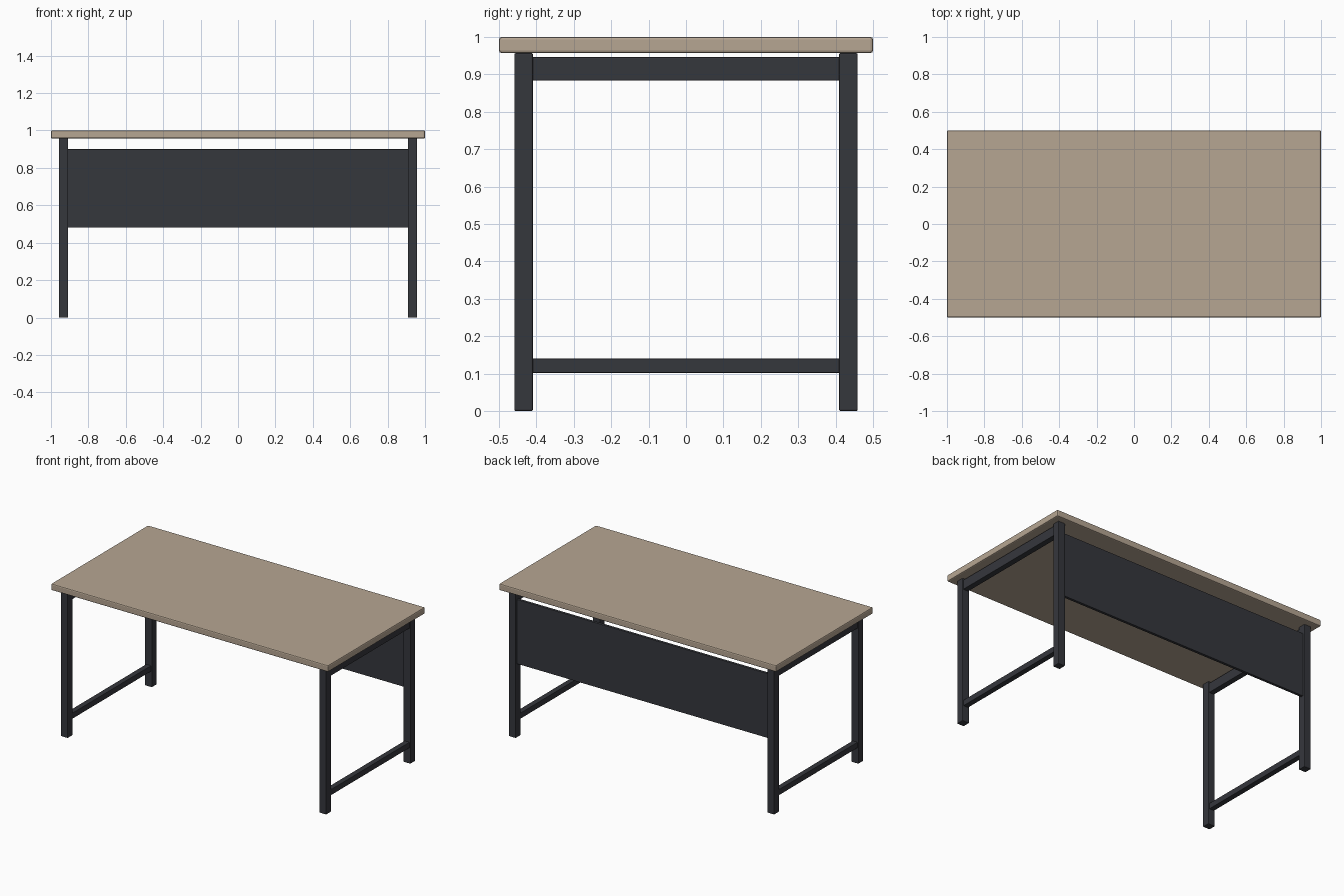
import bpy

if "Cube" in bpy.data.objects:
    bpy.data.objects.remove(bpy.data.objects["Cube"])


def material(name, rgb):
    m = bpy.data.materials.new(name)
    m.diffuse_color = (*rgb, 1)
    m.use_nodes = True
    m.node_tree.nodes["Principled BSDF"].inputs["Base Color"].default_value = m.diffuse_color
    return m


wood = material("tan_laminate", (0.47, 0.38, 0.29))
metal = material("dark_metal", (0.036, 0.038, 0.046))


def box(name, x, y, z, mat, bevel):
    """Bevelled box from (min, max) ranges on each axis."""
    ranges = (x, y, z)
    bpy.ops.mesh.primitive_cube_add(size=1, location=[(a + b) / 2 for a, b in ranges])
    ob = bpy.context.object
    ob.name = name
    ob.scale = [b - a for a, b in ranges]
    bpy.ops.object.transform_apply(location=False, rotation=False, scale=True)
    ob.data.materials.append(mat)
    mod = ob.modifiers.new("soft_edges", 'BEVEL')
    mod.width = bevel
    mod.segments = 2
    return ob


# Table top
box("table_top", (-1, 1), (-0.5, 0.5), (0.957, 1.0), wood, 0.007)

# Two side frames: legs, upper rail and lower stretcher
for sx, side in ((-1, "left"), (1, "right")):
    cx = sx * 0.933
    for sy, end in ((-1, "front"), (1, "back")):
        cy = sy * 0.434
        box(f"{end}_{side}_leg", (cx - 0.025, cx + 0.025), (cy - 0.025, cy + 0.025),
            (0, 0.957), metal, 0.004)
    box(f"{side}_upper_rail", (cx - 0.019, cx + 0.019), (-0.412, 0.412),
        (0.883, 0.946), metal, 0.003)
    box(f"{side}_lower_stretcher", (cx - 0.018, cx + 0.018), (-0.412, 0.412),
        (0.102, 0.14), metal, 0.003)

# Privacy panel between the back legs
box("back_panel", (-0.91, 0.91), (0.427, 0.445), (0.48, 0.90), metal, 0.002)
